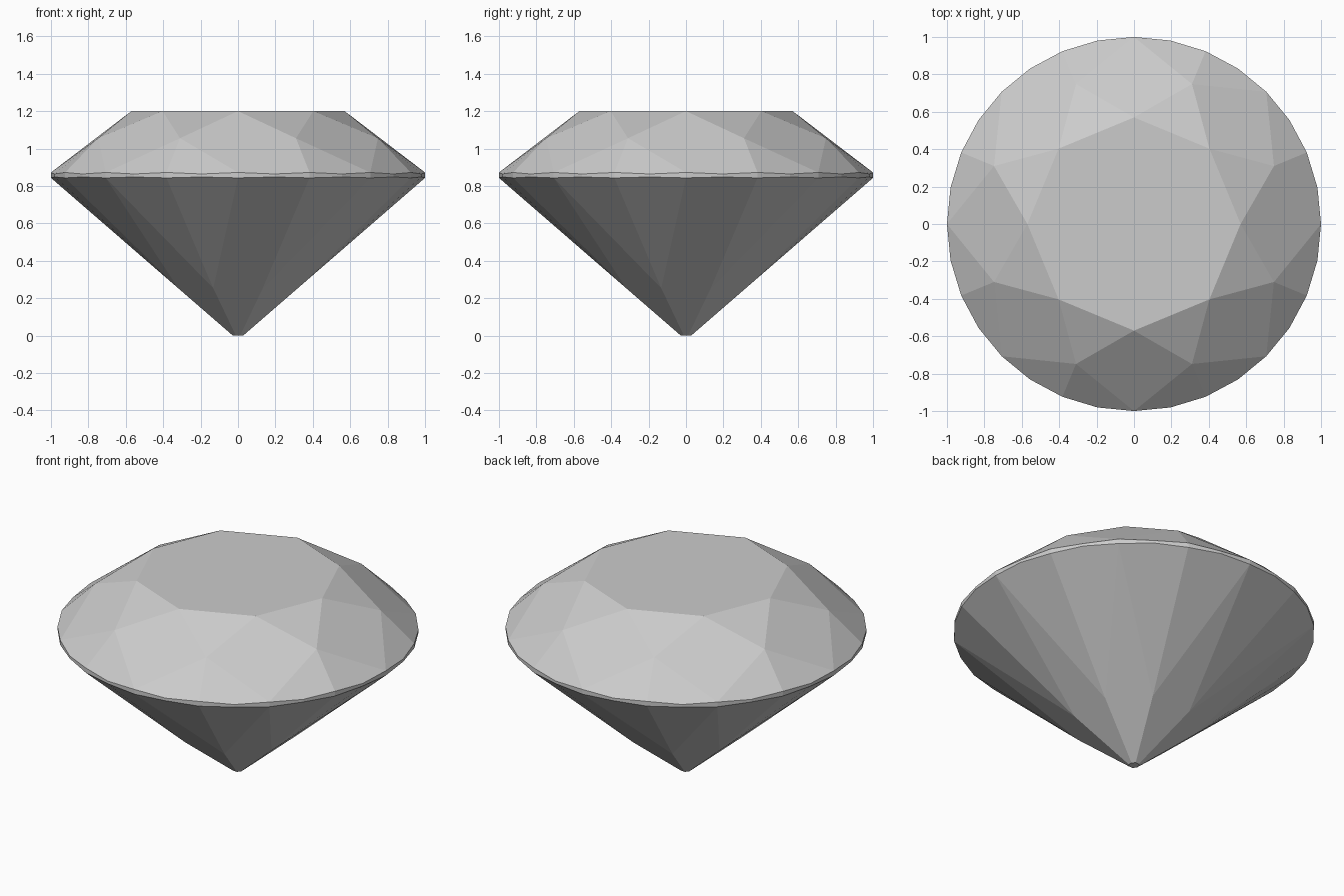
import bpy, bmesh
from math import sin, cos, tau

cube = bpy.data.objects.get("Cube")
if cube:
    bpy.data.objects.remove(cube)

SIDES = 8            # main facets around the stone
SEGS = SIDES * 4     # girdle segments

bm = bmesh.new()


def ring(count, radius, heights, offset=0.0):
    """Ring of vertices; heights alternate around it."""
    verts = []
    for i in range(count):
        a = tau * (i + offset) / count
        z = heights[i % len(heights)]
        verts.append(bm.verts.new((radius * cos(a), radius * sin(a), z)))
    return verts


# Rings from top to bottom
table = ring(SIDES, 0.57, [1.2])
star = ring(SIDES, 0.81, [1.055], 0.5)
girdle_top = ring(SEGS, 1.0, [0.872, 0.864])
girdle_low = ring(SEGS, 1.0, [0.843, 0.848])
lower = ring(SIDES, 0.346, [0.253], 0.5)
culet = ring(SIDES, 0.03, [0.0], 0.5)

# Flat table and culet
bm.faces.new(table)
bm.faces.new(culet)

# Girdle band
for i in range(SEGS):
    j = (i + 1) % SEGS
    bm.faces.new((girdle_top[i], girdle_low[i], girdle_low[j], girdle_top[j]))


def girdle_facets(points, band):
    """Pair of facets fanning from each point down or up to the girdle."""
    for i, p in enumerate(points):
        for start in (4 * i, 4 * i + 2):
            bm.faces.new([p] + [band[(start + k) % SEGS] for k in range(3)])


girdle_facets(star, girdle_top)
girdle_facets(lower, girdle_low)

for i in range(SIDES):
    # Star triangles and kites of the crown
    bm.faces.new((table[i], star[i], table[(i + 1) % SIDES]))
    bm.faces.new((table[i], star[i - 1], girdle_top[4 * i], star[i]))
    # Long main facets of the pavilion
    bm.faces.new((culet[i - 1], culet[i], lower[i], girdle_low[4 * i], lower[i - 1]))

bmesh.ops.recalc_face_normals(bm, faces=bm.faces)

mesh = bpy.data.meshes.new("cut_gem")
bm.to_mesh(mesh)
bm.free()
gem = bpy.data.objects.new("cut_gem", mesh)
bpy.context.collection.objects.link(gem)

# Plain grey stone
grey = bpy.data.materials.new("light_grey")
grey.use_nodes = True
colour = (0.6, 0.6, 0.6, 1.0)
grey.diffuse_color = colour
grey.node_tree.nodes["Principled BSDF"].inputs["Base Color"].default_value = colour
mesh.materials.append(grey)
